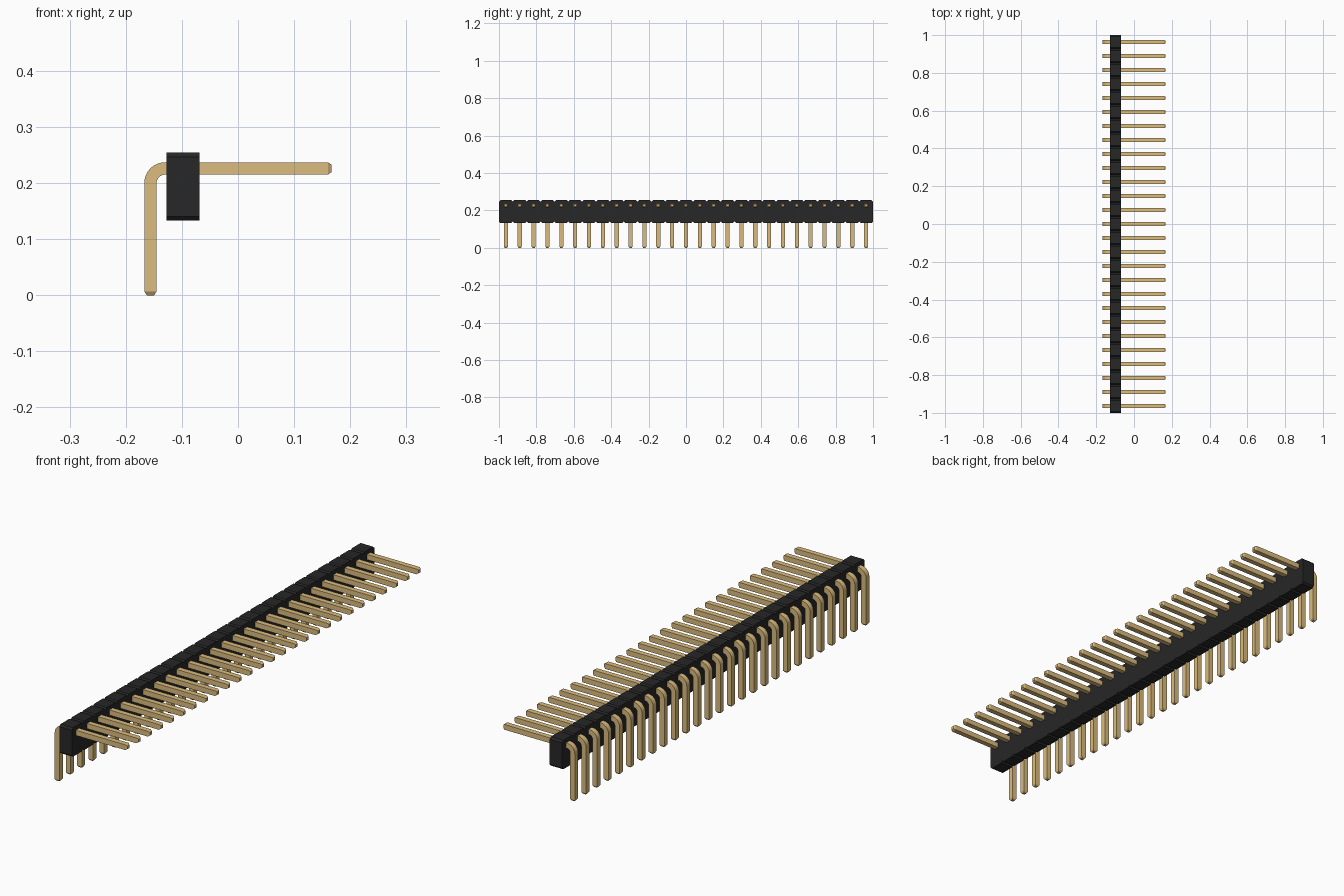
import bpy, bmesh, math
from mathutils import Vector

old = bpy.data.objects.get("Cube")
if old:
    bpy.data.objects.remove(old, do_unlink=True)

COUNT = 27
PITCH = 2 / COUNT


def material(name, colour):
    mat = bpy.data.materials.new(name)
    mat.use_nodes = True
    mat.diffuse_color = colour
    mat.node_tree.nodes["Principled BSDF"].inputs["Base Color"].default_value = colour
    return mat


def finish(bm, name, mat):
    bmesh.ops.recalc_face_normals(bm, faces=bm.faces)
    mesh = bpy.data.meshes.new(name)
    bm.to_mesh(mesh)
    bm.free()
    mesh.materials.append(mat)
    obj = bpy.data.objects.new(name, mesh)
    bpy.context.collection.objects.link(obj)
    return obj


black = material("black plastic", (0.02, 0.02, 0.02, 1))
gold = material("gold metal", (0.708, 0.504, 0.21, 1))

# Housing: one outline with chamfered notches between pins, extruded along x
X0, X1, Z0, Z1, CH = -0.127, -0.069, 0.133, 0.254, 0.0075
bottom, top = [], []
for i in range(COUNT):
    a = -1 + i * PITCH
    b = a + PITCH
    for line, edge, inner in ((bottom, Z0, Z0 + CH), (top, Z1, Z1 - CH)):
        line += [(a, inner), (a + CH, edge), (b - CH, edge)]
bottom.append((1, Z0 + CH))
top.append((1, Z1 - CH))
bm = bmesh.new()
rows = [[[bm.verts.new((x, y, z)) for y, z in line] for line in (bottom, top)]
        for x in (X0, X1)]
(lb, lt), (rb, rt) = rows
for p, q in ((lb, lt), (rb, rt), (lb, rb), (lt, rt)):
    for i in range(len(p) - 1):
        bm.faces.new((p[i], p[i + 1], q[i + 1], q[i]))
for i in (0, -1):
    bm.faces.new((lb[i], rb[i], rt[i], lt[i]))
finish(bm, "housing", black)

# Pin path: tapered foot, rounded bend, tapered tip (x, z, angle, half width)
HALF, TIP, TAPER, BEND, STEPS = 0.011, 0.0065, 0.007, 0.026, 10
LEG_X, ARM_Z, END = -0.156, 0.226, 0.167
path = [(LEG_X, 0, 0, TIP), (LEG_X, TAPER, 0, HALF)]
for i in range(STEPS + 1):
    t = math.pi / 2 * i / STEPS
    path.append((LEG_X + BEND * (1 - math.cos(t)),
                 ARM_Z - BEND * (1 - math.sin(t)), t, HALF))
path += [(END - TAPER, ARM_Z, math.pi / 2, HALF), (END, ARM_Z, math.pi / 2, TIP)]

bm = bmesh.new()
rings = []
for x, z, t, h in path:
    side = Vector((math.cos(t), 0, -math.sin(t)))
    rings.append([bm.verts.new(Vector((x, 0, z)) + side * h * u + Vector((0, h * v, 0)))
                  for u, v in ((-1, -1), (1, -1), (1, 1), (-1, 1))])
for p, q in zip(rings, rings[1:]):
    for i in range(4):
        j = (i + 1) % 4
        bm.faces.new((p[i], p[j], q[j], q[i]))
bm.faces.new(rings[0])
bm.faces.new(rings[-1])
pin = finish(bm, "pin_01", gold)
bpy.context.view_layer.objects.active = pin
pin.select_set(True)
bpy.ops.object.shade_smooth_by_angle(angle=math.radians(25))

# Row of pins sharing one mesh
for i in range(COUNT):
    part = pin if i == 0 else pin.copy()
    if i:
        part.name = f"pin_{i + 1:02d}"
        bpy.context.collection.objects.link(part)
    part.location.y = -1 + (i + 0.5) * PITCH
